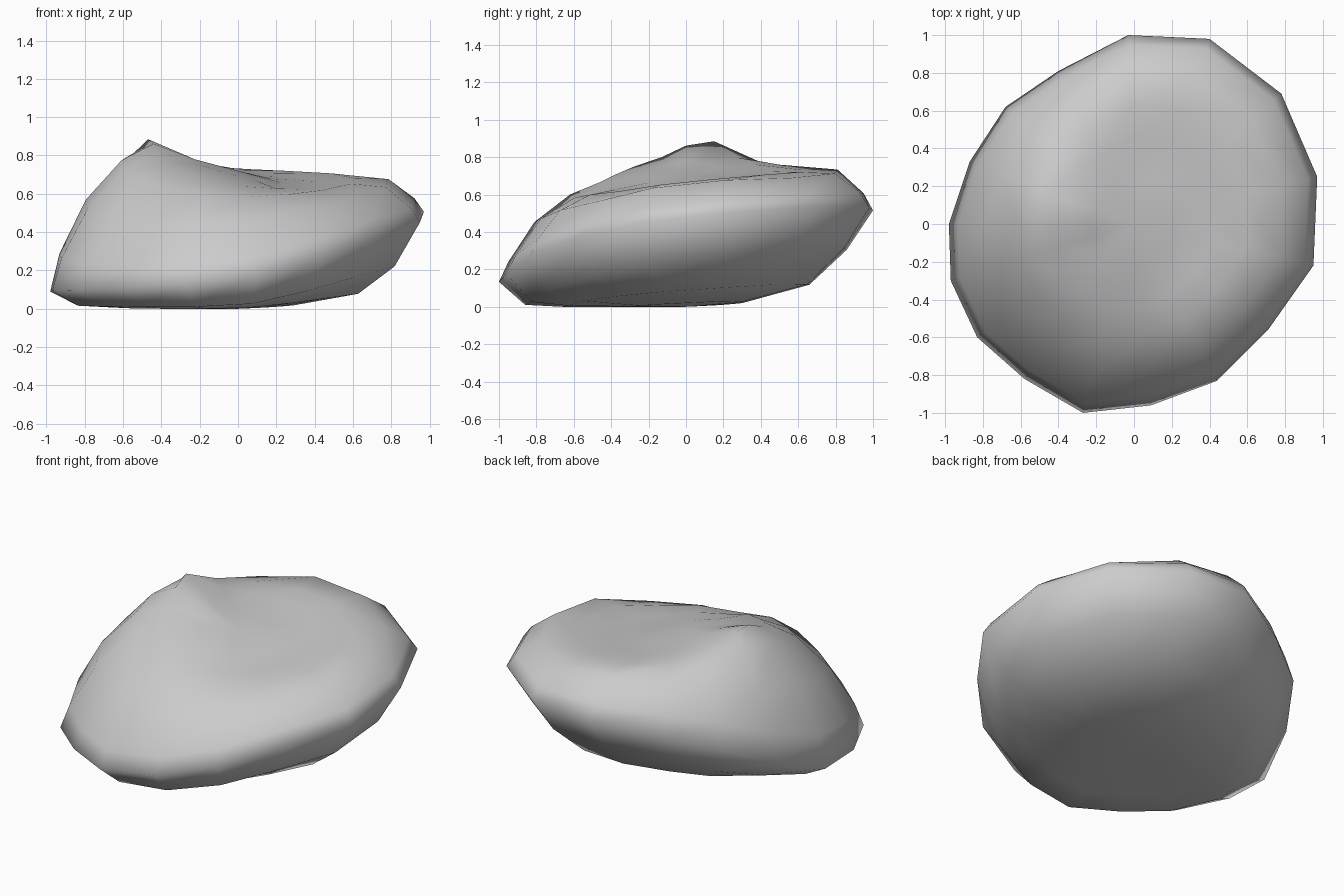
import bpy, bmesh, math
from mathutils import Vector

if "Cube" in bpy.data.objects:
    bpy.data.objects.remove(bpy.data.objects["Cube"])

# Plan outline of the boulder, counter-clockwise
OUTLINE = [(0.97, 0.25), (0.78, 0.69), (0.40, 0.98), (-0.03, 1.0), (-0.40, 0.81),
           (-0.68, 0.62), (-0.87, 0.33), (-0.98, 0.0), (-0.97, -0.30), (-0.83, -0.60),
           (-0.58, -0.82), (-0.27, -1.0), (0.09, -0.96), (0.44, -0.83), (0.71, -0.56),
           (0.95, -0.22)]

# Rings: outline scale, then heights at E, NE, N, NW, W, SW, S, SE
RINGS = [
    (0.30, (.02, .03, .02, .01, .00, .00, .00, .01)),
    (0.66, (.09, .12, .12, .06, .01, .00, .00, .05)),
    (0.86, (.25, .31, .31, .18, .02, .01, .01, .15)),
    (1.00, (.49, .54, .52, .38, .09, .10, .15, .36)),
    (0.95, (.56, .61, .61, .53, .29, .22, .25, .44)),
    (0.81, (.67, .69, .735, .70, .57, .44, .46, .55)),
    (0.62, (.67, .71, .73, .78, .77, .64, .58, .61)),
    (0.45, (.65, .69, .72, .79, .84, .73, .64, .62)),
    (0.23, (.65, .68, .70, .75, .78, .74, .69, .65)),
]
PEAK = Vector((-0.47, 0.15, 0.885))


def height(zs, x, y):
    t = (math.atan2(y, x) / (math.pi / 4)) % 8
    i = int(t) % 8
    f = t - int(t)
    return zs[i] * (1 - f) + zs[(i + 1) % 8] * f


# Loft the rings from underside to top
bm = bmesh.new()
rings = [[bm.verts.new((x * s, y * s, height(zs, x, y))) for x, y in OUTLINE]
         for s, zs in RINGS]
n = len(OUTLINE)
for a, b in zip(rings, rings[1:]):
    for i in range(n):
        j = (i + 1) % n
        bm.faces.new((a[i], a[j], b[j], b[i]))
base = bm.verts.new((0, 0, 0))
crown = bm.verts.new((0, 0, 0.72))
for i in range(n):
    j = (i + 1) % n
    bm.faces.new((base, rings[0][j], rings[0][i]))
    bm.faces.new((crown, rings[-1][i], rings[-1][j]))

# Swell the top around the off-centre peak, then set the peak itself
for ring in rings[6:]:
    for v in ring:
        d = (v.co - PEAK).xy.length
        v.co.z += 0.07 * max(0, 1 - d / 0.22)
min(bm.verts, key=lambda v: (v.co - PEAK).length).co = PEAK

bmesh.ops.recalc_face_normals(bm, faces=bm.faces[:])
for f in bm.faces:
    f.smooth = True
mesh = bpy.data.meshes.new("boulder")
bm.to_mesh(mesh)
bm.free()
bpy.context.collection.objects.link(bpy.data.objects.new("boulder", mesh))
